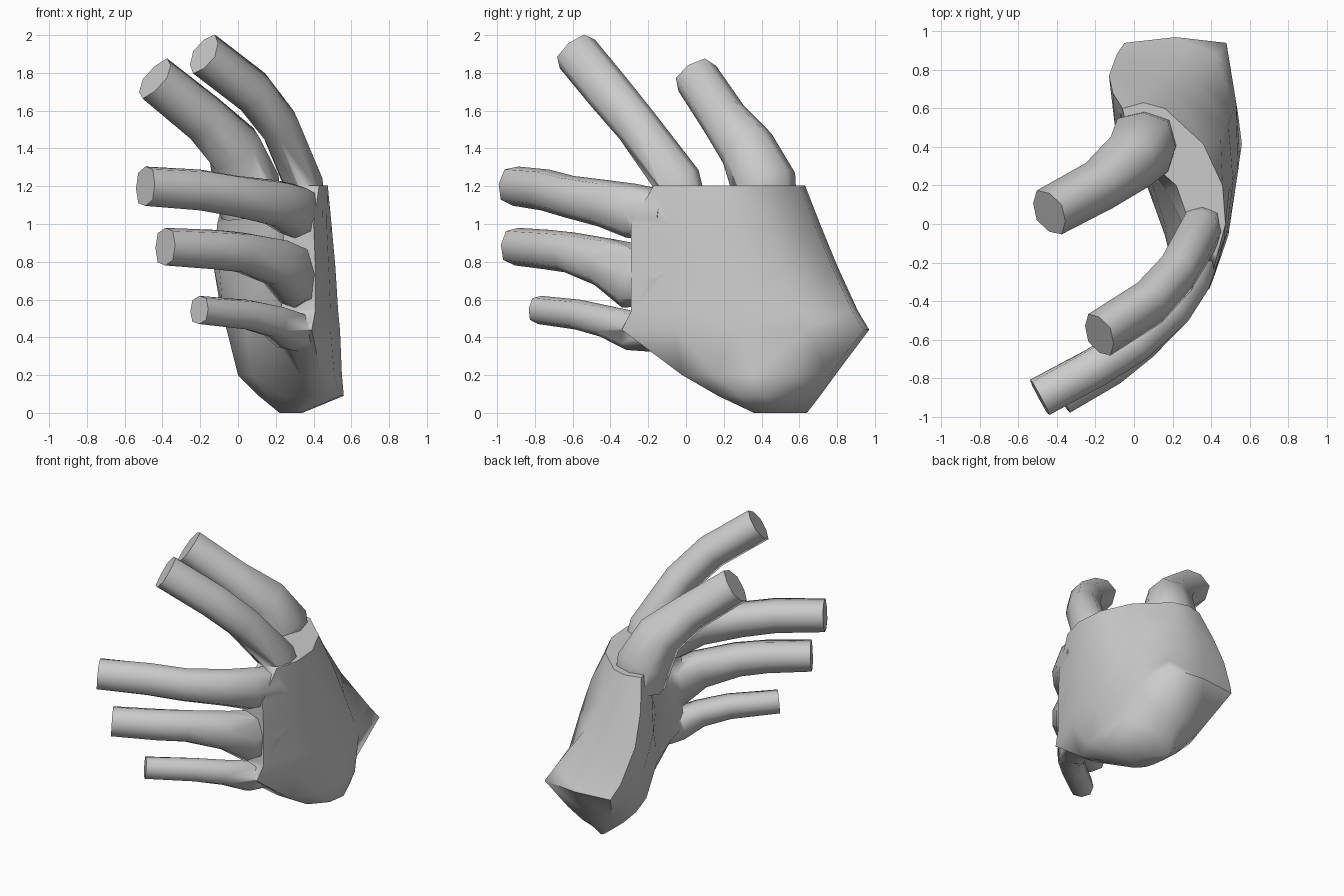
import bpy, bmesh, math
from mathutils import Vector

if "Cube" in bpy.data.objects:
    bpy.data.objects.remove(bpy.data.objects["Cube"])


def loft(name, rings):
    """Closed skin over a list of equal-length point rings."""
    bm = bmesh.new()
    rows = [[bm.verts.new(p) for p in ring] for ring in rings]
    n = len(rows[0])
    for a, b in zip(rows, rows[1:]):
        for i in range(n):
            j = (i + 1) % n
            bm.faces.new((a[i], a[j], b[j], b[i]))
    bm.faces.new(rows[0][::-1])
    bm.faces.new(rows[-1])
    bmesh.ops.triangulate(bm, faces=bm.faces[:])
    bmesh.ops.recalc_face_normals(bm, faces=bm.faces[:])
    me = bpy.data.meshes.new(name)
    bm.to_mesh(me)
    bm.free()
    ob = bpy.data.objects.new(name, me)
    bpy.context.collection.objects.link(ob)
    return ob


def boxy(v):
    """Push a circle coordinate outward for a slightly square section."""
    return math.copysign(abs(v) ** 0.75, v) if abs(v) > 1e-6 else 0.0


def finger(name, path, sides=8):
    """Tube along path of (x, y, z, half_width); depth is capped at palm thickness."""
    pts = [Vector(p[:3]) for p in path]
    rings = []
    for k, p in enumerate(pts):
        t = (pts[min(k + 1, len(pts) - 1)] - pts[max(k - 1, 0)]).normalized()
        w = t.cross(Vector((1, 0, 0))).normalized()
        d = w.cross(t)
        r = path[k][3]
        depth = r if name == "thumb" else min(r, 0.105)
        rings.append([p + w * r * boxy(math.cos(a)) + d * depth * boxy(math.sin(a))
                      for a in (math.tau * i / sides for i in range(sides))])
    return loft(name, rings)


# palm and wrist: level slices (z, y_min, y_max, back x values, palm-side x values)
slices = [
    (0.00, 0.36, 0.61, (.32, .34, .34, .31, .25), (.30, .25, .23, .22, .22)),
    (0.09, 0.17, 0.68, (.44, .54, .56, .50, .36), (.36, .24, .16, .11, .18)),
    (0.20, -0.02, 0.76, (.44, .51, .55, .54, .42), (.33, .20, .07, .00, .06)),
    (0.44, -0.34, 0.94, (.39, .49, .54, .53, .48), (.23, .16, .04, -.06, -.05)),
    (0.54, -0.29, 0.88, (.41, .49, .53, .52, .43), (.23, .17, .05, -.08, -.09)),
    (0.78, -0.29, 0.77, (.41, .48, .515, .49, .29), (.24, .22, .09, -.10, -.13)),
    (1.00, -0.29, 0.68, (.40, .47, .495, .45, .21), (.24, .26, .17, -.04, -.11)),
    (1.205, -0.17, 0.60, (.43, .475, .46, .36, .16), (.28, .29, .22, -.02, -.06)),
]
rings = []
for z, y0, y1, back, front in slices:
    ys = [y0 + (y1 - y0) * f for f in (0.0, 0.22, 0.48, 0.76, 1.0)]
    edge = ((back[-1] + front[-1]) / 2, y1 + 0.03, z)     # rounded heel edge
    rings.append([(x, y, z) for x, y in zip(back, ys)] + [edge] +
                 [(x, y, z) for x, y in zip(front[::-1], ys[::-1])])
hand = loft("hand", rings)

# digits, each from its knuckle to its blunt tip
digits = {
    "thumb": [(.07, .43, 1.05, .16), (.045, .41, 1.22, .175), (-.02, .325, 1.40, .15),
              (-.18, .20, 1.56, .125), (-.44, .06, 1.77, .12)],
    "index_finger": [(.36, .00, 1.10, .11), (.345, -.04, 1.22, .125), (.22, -.26, 1.52, .115),
                     (.08, -.41, 1.70, .12), (-.18, -.575, 1.90, .12)],
    "middle_finger": [(.35, -.12, 1.05, .13), (.295, -.29, 1.07, .145), (.20, -.44, 1.11, .125),
                      (.00, -.62, 1.145, .112), (-.20, -.745, 1.18, .11), (-.49, -.90, 1.20, .105)],
    "ring_finger": [(.35, -.13, .71, .14), (.295, -.29, .725, .175), (.20, -.44, .80, .13),
                    (.02, -.62, .85, .108), (-.13, -.74, .865, .105), (-.385, -.895, .88, .10)],
    "little_finger": [(.34, -.13, .41, .09), (.28, -.29, .435, .105), (.19, -.43, .485, .085),
                      (.05, -.57, .52, .08), (-.205, -.775, .545, .075)],
}

# fuse the digits into the palm
bpy.context.view_layer.objects.active = hand
for name, path in digits.items():
    part = finger(name, path)
    mod = hand.modifiers.new(name, 'BOOLEAN')
    mod.operation = 'UNION'
    mod.solver = 'EXACT'
    mod.object = part
    bpy.ops.object.modifier_apply(modifier=mod.name)
    bpy.data.objects.remove(part)

bpy.ops.object.select_all(action='DESELECT')
hand.select_set(True)
bpy.ops.object.shade_smooth_by_angle(angle=math.radians(65))
